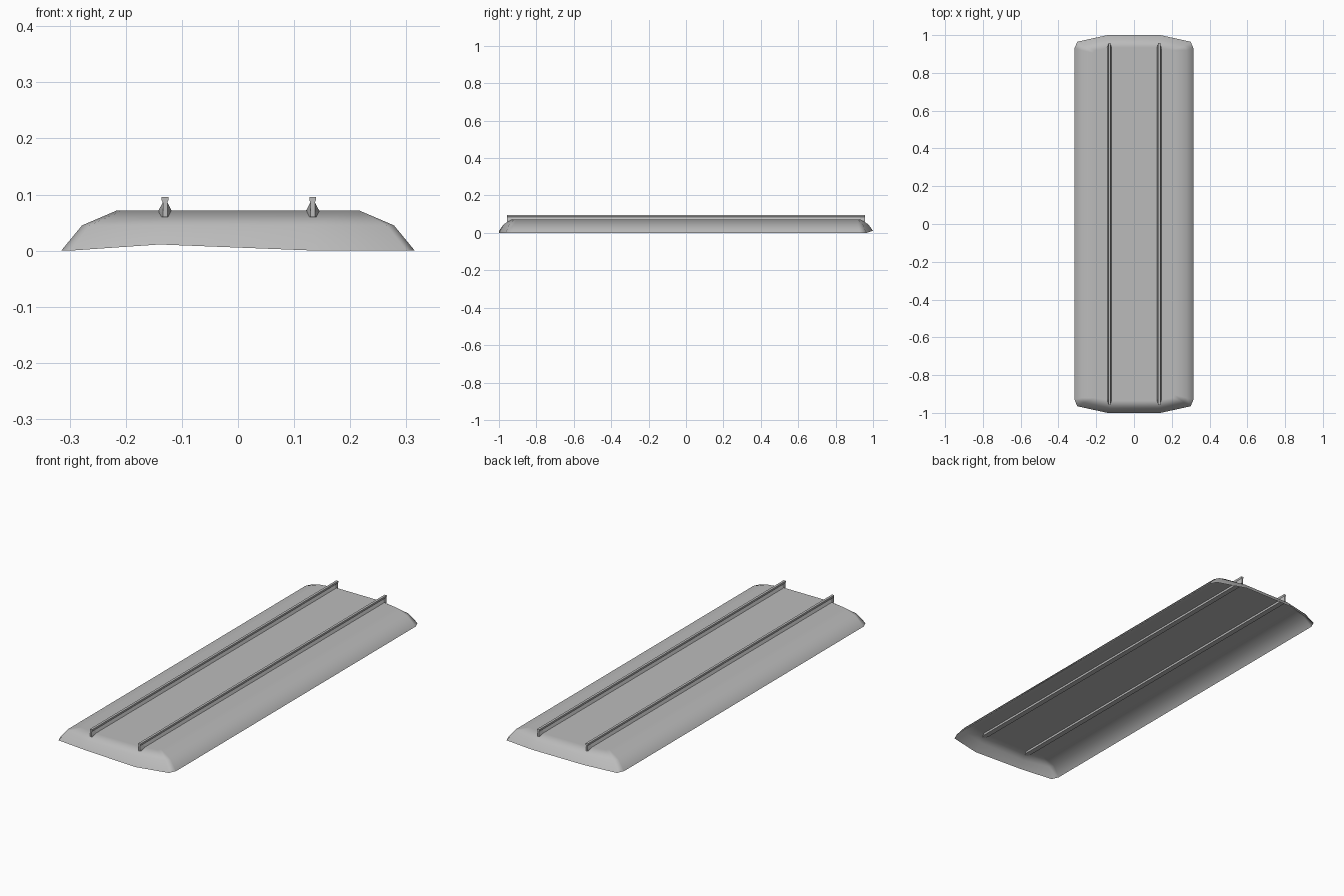
import bpy
import bmesh

cube = bpy.data.objects.get("Cube")
if cube:
    bpy.data.objects.remove(cube, do_unlink=True)


def make_material(name, value):
    mat = bpy.data.materials.new(name)
    mat.use_nodes = True
    color = (value, value, value, 1)
    mat.diffuse_color = color
    mat.node_tree.nodes["Principled BSDF"].inputs["Base Color"].default_value = color
    return mat


grey = make_material("plain grey", 0.5)


def loft(name, rings, cap_first, cap_last):
    """Skin a stack of closed rings, capping either end on request."""
    bm = bmesh.new()
    loops = [[bm.verts.new(p) for p in ring] for ring in rings]
    for a, b in zip(loops, loops[1:]):
        n = len(a)
        for i in range(n):
            j = (i + 1) % n
            bm.faces.new((a[i], a[j], b[j], b[i]))
    if cap_first:
        bm.faces.new(loops[0][::-1])
    if cap_last:
        bm.faces.new(loops[-1])
    mesh = bpy.data.meshes.new(name)
    bm.to_mesh(mesh)
    bm.free()
    mesh.materials.append(grey)
    obj = bpy.data.objects.new(name, mesh)
    bpy.context.collection.objects.link(obj)
    return obj


def bed_ring(corner, z):
    """Mirror one corner, listed from the side to the end, to all four."""
    right_back = corner
    left_back = [(-x, y) for x, y in corner[::-1]]
    left_front = [(-x, -y) for x, y in corner]
    right_front = [(x, -y) for x, y in corner[::-1]]
    ring = right_back + left_back + left_front + right_front
    return [(x, y, z) for x, y in ring]


# Track bed: an open-bottomed shell with sloping shoulders
foot = bed_ring([(0.315, 0.93), (0.30, 0.965), (0.14, 1.0)], 0)
# The end edges lift slightly off the ground, except at the front left
foot = [(x, y, 0.011 if abs(y) > 0.99 and not (x > 0 and y < 0) else z)
        for x, y, z in foot]
shoulder = bed_ring([(0.278, 0.92), (0.265, 0.945), (0.13, 0.975)], 0.045)
crown = bed_ring([(0.215, 0.905), (0.205, 0.92), (0.12, 0.935)], 0.072)
bed = loft("track_bed", [foot, shoulder, crown], False, True)
bed.data.shade_smooth()
keep_flat = bed.modifiers.new("flat top shading", "WEIGHTED_NORMAL")
keep_flat.weight = 100


# Rails: flared foot, thin web and small head, with tapered ends
def rail_section(x, y, foot_half):
    half = [(foot_half, 0.06), (foot_half, 0.069), (0.004, 0.086),
            (0.006, 0.09), (0.006, 0.096)]
    outline = half + [(-w, z) for w, z in half[::-1]]
    return [(x + w, y, z) for w, z in outline]


for name, x in (("left_rail", 0.133), ("right_rail", -0.13)):
    stations = ((0.957, 0.004), (0.93, 0.013), (-0.93, 0.013), (-0.957, 0.004))
    loft(name, [rail_section(x, y, w) for y, w in stations], True, True)
